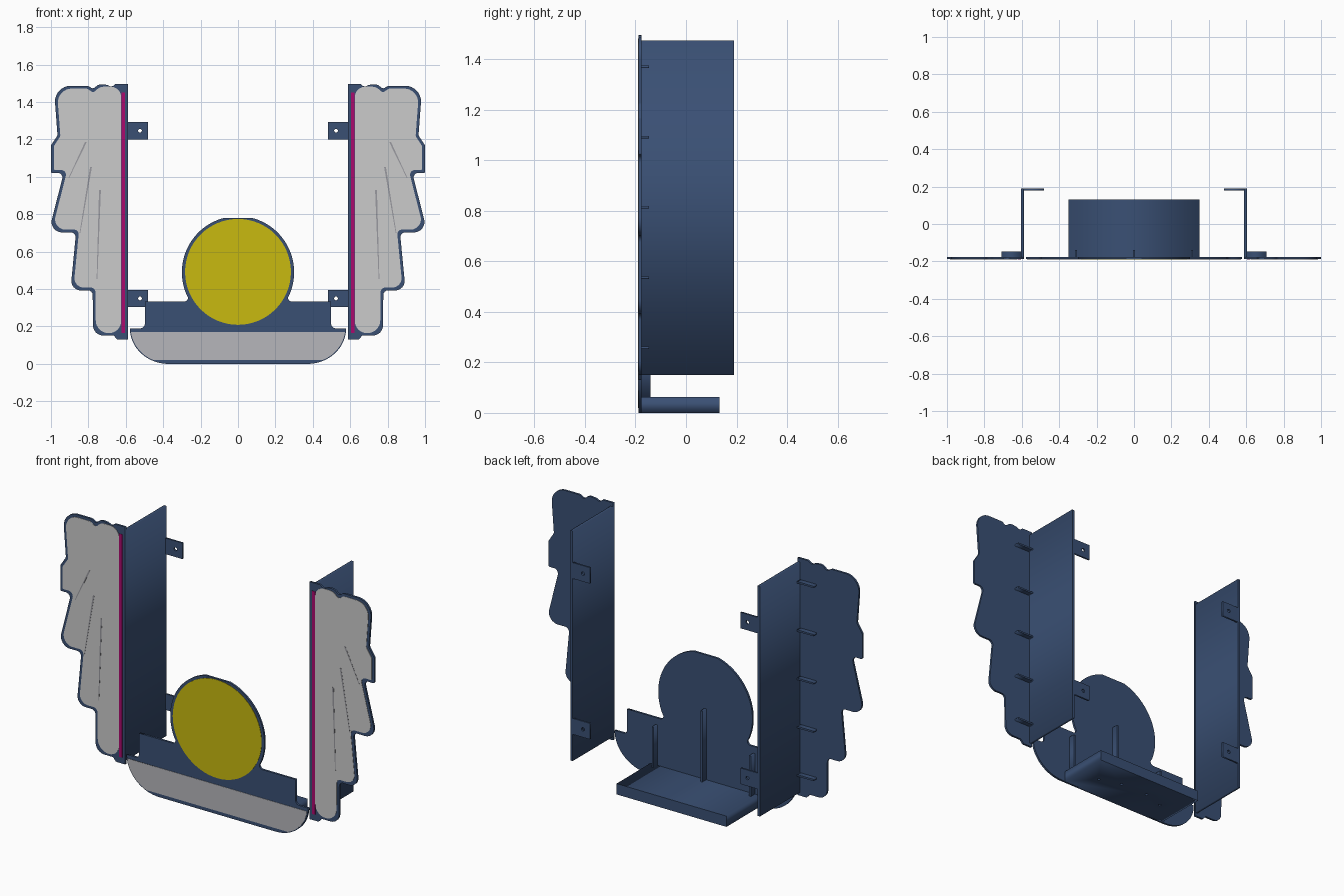
import bpy, bmesh
from math import sin, cos, tan, pi, radians, asin
from mathutils import Vector

if "Cube" in bpy.data.objects:
    bpy.data.objects.remove(bpy.data.objects["Cube"])


def material(name, rgb):
    m = bpy.data.materials.new(name)
    m.diffuse_color = (*rgb, 1)
    m.use_nodes = True
    m.node_tree.nodes["Principled BSDF"].inputs["Base Color"].default_value = m.diffuse_color
    return m


NAVY = material("navy", (0.042, 0.080, 0.175))
GREY = material("light_grey", (0.56, 0.56, 0.56))
COOL = material("cool_grey", (0.47, 0.47, 0.50))
DARK = material("line_grey", (0.32, 0.32, 0.35))
YELLOW = material("yellow", (0.58, 0.49, 0.005))
MAGENTA = material("magenta", (0.40, 0.003, 0.155))


def circle(cx, cz, r, n=24, a0=0.0, a1=2 * pi, closed=True):
    k = n if closed else n - 1
    return [(cx + r * cos(a0 + (a1 - a0) * i / k), cz + r * sin(a0 + (a1 - a0) * i / k)) for i in range(n)]


def rounded(corners):
    """Turn (x, z, radius) corners into an outline with filleted corners."""
    out = []
    for i, c in enumerate(corners):
        p = Vector(c[:2])
        r = c[2] if len(c) > 2 else 0
        if r == 0:
            out.append(tuple(p))
            continue
        a = Vector(corners[i - 1][:2]) - p
        b = Vector(corners[(i + 1) % len(corners)][:2]) - p
        half = a.angle(b) / 2
        t = min(r / tan(half), 0.49 * a.length, 0.49 * b.length)
        r = t * tan(half)
        centre = p + (a.normalized() + b.normalized()).normalized() * (r / sin(half))
        v0, v1 = p + a.normalized() * t - centre, p + b.normalized() * t - centre
        n = 10
        for k in range(n + 1):
            v = v0.lerp(v1, k / n).normalized() * r
            out.append(tuple(centre + v))
    return out


def inset(corners, d):
    """Move clockwise corners inward by d, keeping their radii."""
    out = []
    for i, c in enumerate(corners):
        p = Vector(c[:2])
        e0 = (p - Vector(corners[i - 1][:2])).normalized()
        e1 = (Vector(corners[(i + 1) % len(corners)][:2]) - p).normalized()
        n0, n1 = Vector((e0.y, -e0.x)), Vector((e1.y, -e1.x))
        q = p + (n0 + n1) * d / (1 + n0.dot(n1))
        out.append((q.x, q.y, c[2]))
    return out


def flip(pts, s):
    return [(p[0] * s, p[1]) for p in pts]


def plate(name, loops, y0, y1, mat):
    """Flat plate in the xz plane between y0 and y1; later loops are holes."""
    cu = bpy.data.curves.new(name, 'CURVE')
    cu.dimensions, cu.fill_mode, cu.extrude = '2D', 'BOTH', (y1 - y0) / 2
    for pts in loops:
        sp = cu.splines.new('POLY')
        sp.points.add(len(pts) - 1)
        for q, p in zip(sp.points, pts):
            q.co = (p[0], p[1], 0, 1)
        sp.use_cyclic_u = True
    ob = bpy.data.objects.new(name, cu)
    ob.location.y, ob.rotation_euler.x = (y0 + y1) / 2, pi / 2
    bpy.context.collection.objects.link(ob)
    bpy.ops.object.select_all(action='DESELECT')
    ob.select_set(True)
    bpy.context.view_layer.objects.active = ob
    bpy.ops.object.convert(target='MESH')
    ob = bpy.context.object
    bm = bmesh.new()
    bm.from_mesh(ob.data)
    bmesh.ops.remove_doubles(bm, verts=bm.verts, dist=1e-5)
    bmesh.ops.recalc_face_normals(bm, faces=bm.faces)
    bm.to_mesh(ob.data)
    bm.free()
    ob.data.materials.clear()
    ob.data.materials.append(mat)
    return ob


def box(name, xs, ys, zs, mat=NAVY):
    x0, x1 = sorted(xs)
    pts = [(x0, zs[0]), (x1, zs[0]), (x1, zs[1]), (x0, zs[1])]
    return plate(name, [pts], ys[0], ys[1], mat)


FRONT, MID, BACK = -0.19, -0.188, -0.176

# feathered outer edge, top to bottom (x, z, radius)
edge = [(0.745, 1.497, 0.05), (0.775, 1.468, 0.02), (0.80, 1.487, 0.03), (0.985, 1.487, 0.17),
        (0.965, 1.222, 0.02), (1.0, 1.168, 0.01), (1.0, 1.021, 0.008), (0.932, 1.021, 0.025),
        (1.013, 0.703, 0.065), (0.866, 0.703, 0.025), (0.896, 0.393, 0.05),
        (0.777, 0.393, 0.025), (0.775, 0.152, 0.07)]
wing = [(0.588, 0.13, 0), (0.588, 1.497, 0), (0.655, 1.497, 0.01), (0.675, 1.48, 0.02),
        (0.70, 1.492, 0.02)] + edge + [(0.665, 0.152, 0.01), (0.645, 0.13, 0.01)]
face = inset([(0.61, 0.147, 0.08), (0.61, 1.497, 0.10)] + edge, 0.015)
veins = [((0.813, 1.187), (0.904, 0.995)), ((0.786, 1.053), (0.845, 0.70)), ((0.738, 0.93), (0.754, 0.455))]

for s, side in ((-1, "left"), (1, "right")):
    # wing plate, its grey face and magenta strip
    plate(side + "_wing_plate", [flip(rounded(wing), s)], MID, BACK, NAVY)
    plate(side + "_wing_face", [flip(rounded(face), s)], FRONT, MID, GREY)
    box(side + "_strip", (s * 0.605, s * 0.624), (FRONT, MID), (0.165, 1.45), MAGENTA)
    # feather vein lines, tapering downward
    for i, (a, b) in enumerate(veins):
        pts = [(a[0] - 0.005, a[1]), (a[0] + 0.005, a[1]), (b[0] + 0.002, b[1]), (b[0] - 0.002, b[1])]
        plate(f"{side}_feather_line_{i}", [flip(pts, s)], FRONT - 0.0008, FRONT + 0.0005, DARK)
    # side panel running back
    box(side + "_side_panel", (s * 0.589, s * 0.604), (-0.178, 0.19), (0.15, 1.475))
    # stiffening ribs behind the wing
    for i in range(5):
        z = 0.258 + 0.278 * i
        box(f"{side}_wing_rib_{i}", (s * 0.602, s * 0.708), (BACK, -0.147), (z - 0.005, z + 0.005))
    # mounting tabs with screw holes
    for level, z in (("lower", 0.35), ("upper", 1.247)):
        tab = [(0.48, z - 0.046), (0.592, z - 0.046), (0.592, z + 0.046), (0.48, z + 0.046)]
        plate(f"{side}_{level}_tab", [flip(tab, s), flip(circle(0.524, z, 0.01, 16), s)], 0.18, 0.19, NAVY)

# front plate: round top merging into a stepped, boat-shaped base
half = circle(0, 0.49, 0.30, 40, asin(0.29 / 0.30), radians(-22), closed=False)
half += rounded([(0.27, 0.38), (0.265, 0.334, 0.03), (0.498, 0.334), (0.498, 0.19, 0.025), (0.578, 0.19)])[1:]
half += [(0.37 + 0.208 * cos(t), 0.19 - 0.19 * sin(t)) for t in [pi / 2 * i / 16 for i in range(1, 17)]]
plate("front_plate", [half + flip(half, -1)[::-1]], MID, BACK, NAVY)

# yellow disc and grey lower panel
plate("disc", [circle(0, 0.492, 0.283, 64)], FRONT, MID, YELLOW)
low = [(0.37 + 0.203 * cos(t), 0.19 - 0.185 * sin(t)) for t in [0.108 + 1.057 * i / 14 for i in range(15)]]
plate("lower_panel", [low + flip(low, -1)[::-1]], FRONT, MID, COOL)

# base block with blind screw holes underneath
base = box("base_block", (-0.35, 0.35), (-0.178, 0.132), (0, 0.062))
for i, (x, y) in enumerate([(0.22, -0.04), (0.09, 0.0), (-0.09, 0.0), (-0.22, -0.04)]):
    bpy.ops.mesh.primitive_cylinder_add(vertices=16, radius=0.008, depth=0.06, location=(x, y, 0))
    cut = bpy.context.object
    cut.name = f"hole_cutter_{i}"
    cut.hide_render = True
    cut.hide_set(True)
    mod = base.modifiers.new("hole", 'BOOLEAN')
    mod.operation, mod.object, mod.solver = 'DIFFERENCE', cut, 'EXACT'

# upright ribs behind the front plate
for name, x, top in (("left", -0.31, 0.295), ("centre", 0, 0.47), ("right", 0.31, 0.295)):
    box(name + "_back_rib", (x - 0.006, x + 0.006), (BACK, -0.14), (0.06, top))
